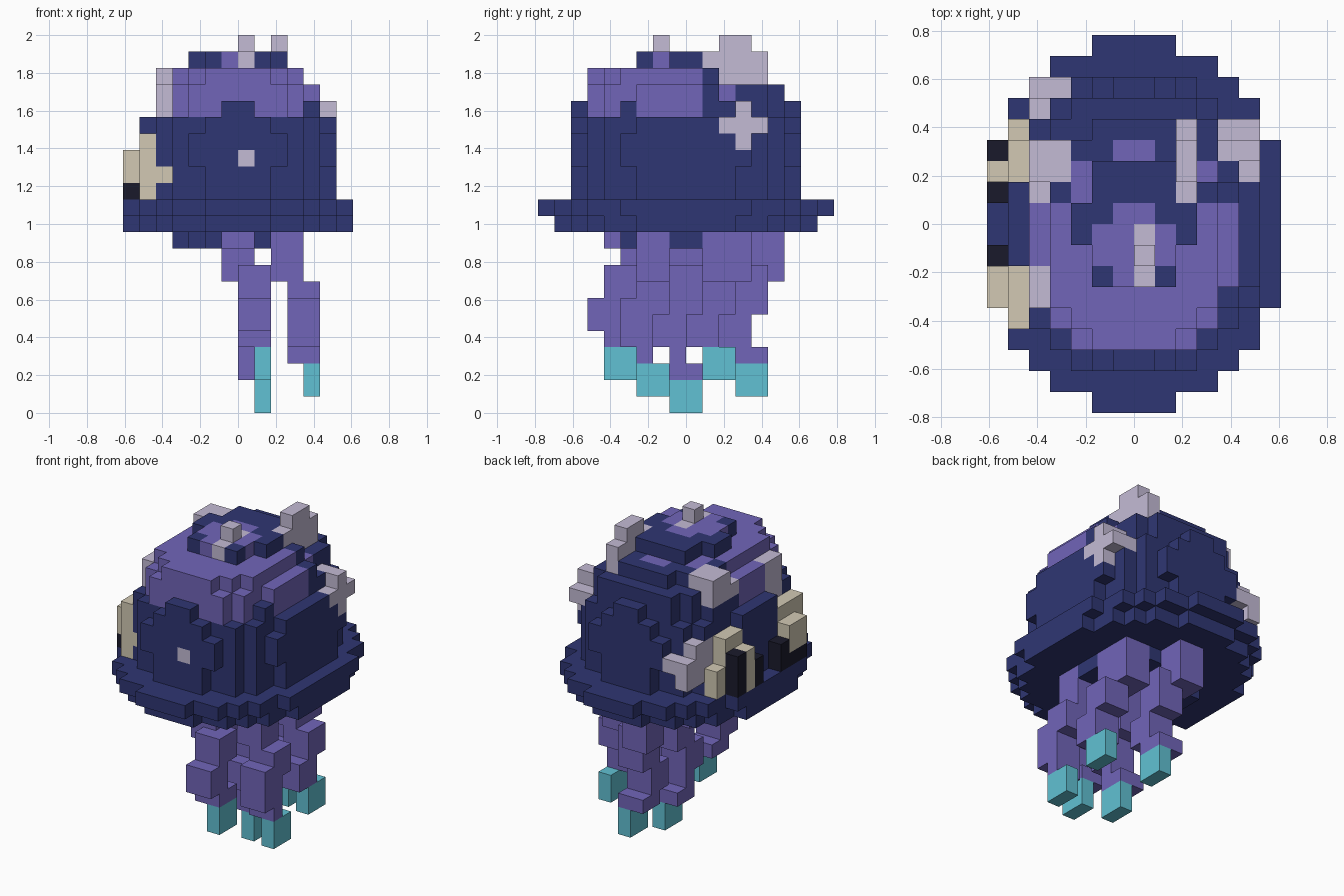
import bpy, bmesh, math

cube = bpy.data.objects.get("Cube")
if cube:
    bpy.data.objects.remove(cube, do_unlink=True)

V = 2 / 23  # edge of one block


def linear(c):
    c /= 255
    return c / 12.92 if c <= 0.04045 else ((c + 0.055) / 1.055) ** 2.4


def material(name, *rgb):
    m = bpy.data.materials.new(name)
    m.use_nodes = True
    col = [linear(c) for c in rgb] + [1]
    m.diffuse_color = col
    bsdf = next(n for n in m.node_tree.nodes if n.type == 'BSDF_PRINCIPLED')
    bsdf.inputs["Base Color"].default_value = col
    return m


mats = {
    "navy": material("navy", 47, 54, 115),
    "purple": material("purple", 113, 101, 185),
    "grey": material("pale_grey", 196, 187, 213),
    "beige": material("beige", 210, 201, 180),
    "black": material("near_black", 26, 26, 43),
    "teal": material("teal", 97, 193, 211),
}
order = list(mats)
grid = {}  # block position -> (part, colour)


def box(part, colour, start, width=1, depth=1, height=1):
    x, y, z = start
    for i in range(width):
        for j in range(depth):
            for k in range(height):
                grid[x + i, y + j, z + k] = (part, colour)


def disc(part, z, rx, ry, cy=0, colour=lambda y: "navy"):
    for x in range(-8, 8):
        for y in range(-10, 10):
            if ((x + .5) / rx) ** 2 + ((y + .5 - cy) / ry) ** 2 <= 1:
                grid[x, y, z] = (part, colour(y))


def cap_colour(y):
    return "purple" if -6 <= y < 1 else "navy"


def tentacle(part, tip, *segments):
    """Two-by-two segments given by corner and height, over a thin tip."""
    for corner, height in segments:
        box(part, "purple", corner, 2, 2, height)
    box(part, "teal", tip, depth=2, height=2)


# Underside and wide brim
disc("underside", 10, 4.2, 4.2)
disc("brim", 11, 7.1, 8)
disc("brim", 12, 7.1, 9)

# Rounded bell, purple over its upper front
for z, bulge in enumerate((0, .05, .25, .25, 0), start=13):
    disc("bell", z, 6.05 + bulge, 7.05 + bulge)
disc("bell", 18, 5.3, 6.7, colour=cap_colour)
disc("bell", 19, 5.2, 6.3, colour=cap_colour)
disc("bell", 20, 4.3, 5.6, -.5, cap_colour)
for x in (-5, 4):
    box("bell", "navy", (x, -4, 18))
box("bell", "purple", (3, 2, 19))
box("bell", "purple", (-3, 1, 20), depth=2)
box("bell", "purple", (-1, 3, 20), width=2)

# Notches in the bell above the eyes and beside the fin
for notch in ((-6, -3, 17), (-6, 2, 17), (3, 2, 20), (4, 2, 19)):
    grid.pop(notch, None)

# Crown with purple middle
box("crown", "navy", (-3, -1, 21), width=6, depth=2)
box("crown", "navy", (-2, -3, 21), width=4, depth=6)
box("crown", "purple", (-2, -2, 21), width=4, depth=2)
box("crown", "purple", (-1, -3, 21), width=2, depth=4)

# Pale growths
box("crown_knob", "grey", (0, -3, 21), depth=3)
box("crown_knob", "grey", (0, -2, 22))
box("crown_fin", "grey", (2, 2, 20), depth=3)
box("crown_fin", "grey", (2, 1, 21), depth=4)
box("crown_fin", "grey", (2, 2, 22), depth=2)
box("front_spot", "grey", (0, -7, 15))
box("left_growth", "grey", (5, 3, 16), height=3)
box("left_growth", "grey", (5, 2, 17), depth=3)
box("left_growth", "grey", (4, 4, 17))
box("left_growth", "grey", (4, 3, 18))
box("right_front_growth", "grey", (-5, -4, 17), depth=2, height=3)
box("right_upper_growth", "grey", (-5, 2, 19), width=2, depth=2, height=2)
box("right_upper_growth", "grey", (-5, 1, 19))
box("right_back_growth", "grey", (-5, 6, 15), width=2)
box("right_back_growth", "grey", (-5, 6, 14))
box("right_back_growth", "grey", (-5, 4, 14), depth=2, height=3)

# Eyes on the right side
box("front_eye", "beige", (-6, -5, 13), depth=3, height=4)
box("front_eye", "beige", (-7, -4, 14), depth=2, height=2)
box("front_eye", "beige", (-5, -5, 14))
box("front_pupil", "black", (-7, -4, 13), depth=3)
box("front_pupil", "black", (-7, -2, 14))
box("back_eye", "beige", (-6, 2, 13), depth=2, height=4)
box("back_eye", "beige", (-6, 4, 13), height=2)
box("back_eye", "beige", (-7, 2, 13), height=3)
box("back_pupil", "black", (-7, 1, 13), height=2)
box("back_pupil", "black", (-7, 3, 13), height=3)

# Hanging tentacles
tentacle("tentacle_front", (1, -5, 2), ((-1, -5, 10), 1), ((-1, -4, 8), 2),
         ((0, -5, 7), 2), ((0, -6, 5), 2), ((0, -5, 4), 1))
tentacle("tentacle_left_front", (4, -3, 1), ((2, -3, 8), 3),
         ((3, -3, 6), 2), ((3, -4, 4), 3))
box("tentacle_left_front", "purple", (3, -3, 3), width=2)
tentacle("tentacle_middle", (1, -1, 0), ((-1, -2, 8), 3), ((-1, -1, 8), 2),
         ((0, -1, 6), 3), ((0, -2, 4), 2), ((0, -1, 2), 1))
box("tentacle_middle", "purple", (0, -1, 3), width=2)
tentacle("tentacle_left_back", (4, 1, 2), ((2, 1, 8), 3), ((2, 2, 8), 3),
         ((3, 1, 6), 2), ((3, 0, 4), 2))
tentacle("tentacle_back", (1, 3, 1), ((-1, 4, 8), 3), ((0, 3, 6), 3),
         ((0, 2, 4), 2), ((0, 3, 3), 1))

# Turn the outer block sides of each part into one mesh
SIDES = [(axis, sign) for axis in range(3) for sign in (0, 1)]
for part in sorted({p for p, c in grid.values()}):
    bm = bmesh.new()
    verts = {}
    used = sorted({order.index(c) for p, c in grid.values() if p == part})
    for pos, (p, colour) in grid.items():
        if p != part:
            continue
        for axis, sign in SIDES:
            near = list(pos)
            near[axis] += 2 * sign - 1
            if tuple(near) in grid:
                continue
            corners = []
            for a, b in ((0, 0), (1, 0), (1, 1), (0, 1)):
                c = list(pos)
                c[axis] += sign
                c[(axis + 1) % 3] += a
                c[(axis + 2) % 3] += b
                key = tuple(c)
                if key not in verts:
                    verts[key] = bm.verts.new([k * V for k in key])
                corners.append(verts[key])
            face = bm.faces.new(corners if sign else corners[::-1])
            face.material_index = used.index(order.index(colour))
    bmesh.ops.dissolve_limit(bm, angle_limit=math.radians(1), verts=bm.verts[:],
                             edges=bm.edges[:], delimit={'MATERIAL'})
    mesh = bpy.data.meshes.new(part)
    bm.to_mesh(mesh)
    bm.free()
    for i in used:
        mesh.materials.append(mats[order[i]])
    bpy.context.collection.objects.link(bpy.data.objects.new(part, mesh))
